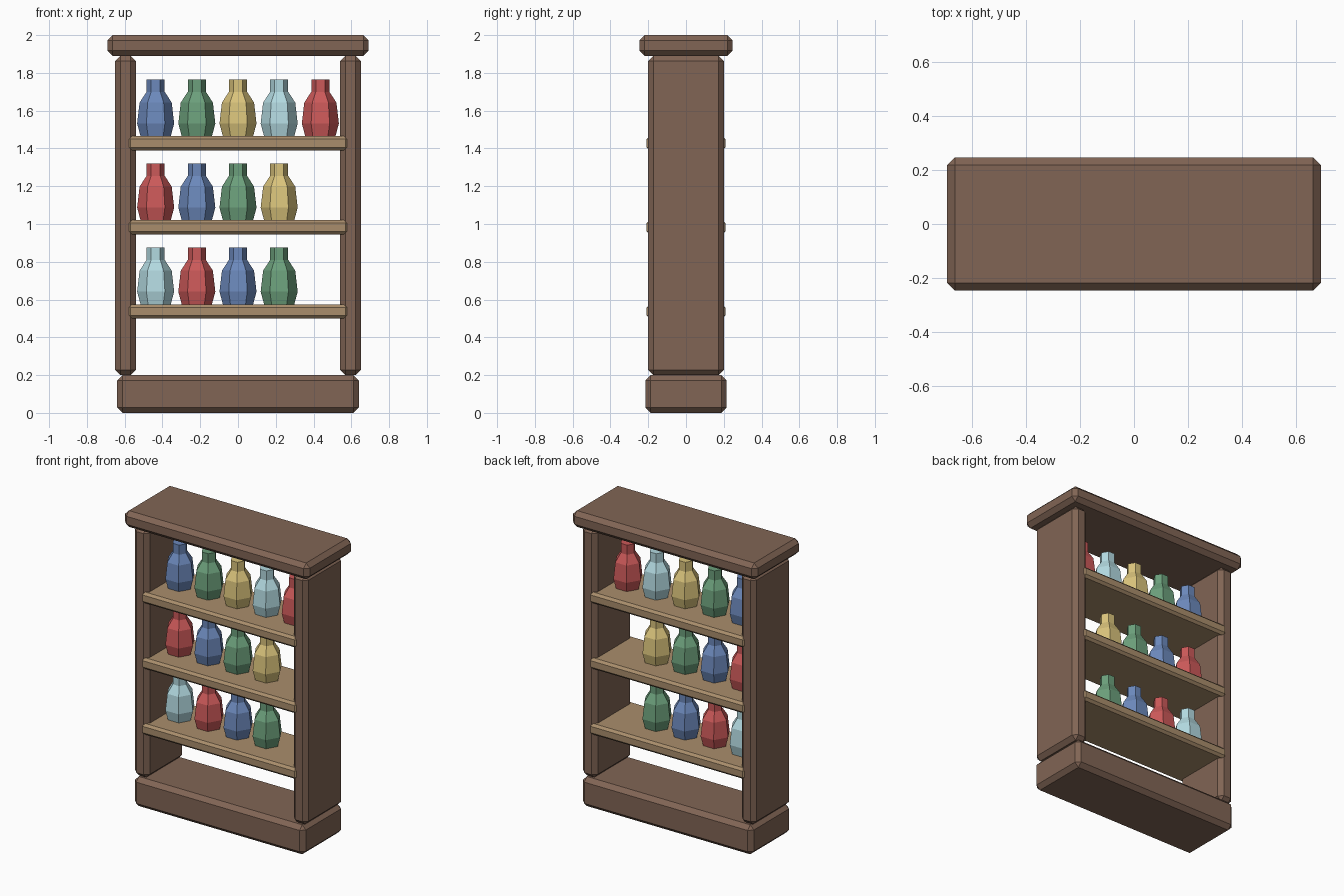
import bpy, bmesh
from math import cos, sin, tau

if "Cube" in bpy.data.objects:
    bpy.data.objects.remove(bpy.data.objects["Cube"])


def material(name, rgb):
    m = bpy.data.materials.new(name)
    m.diffuse_color = (*rgb, 1)
    m.use_nodes = True
    m.node_tree.nodes["Principled BSDF"].inputs["Base Color"].default_value = m.diffuse_color
    return m


DARK = material("dark_wood", (0.22, 0.13, 0.09))
LIGHT = material("light_wood", (0.40, 0.27, 0.15))
GLASS = {
    "blue": material("blue_glass", (0.15, 0.25, 0.50)),
    "green": material("green_glass", (0.15, 0.35, 0.20)),
    "yellow": material("yellow_glass", (0.70, 0.55, 0.20)),
    "cyan": material("cyan_glass", (0.45, 0.70, 0.75)),
    "red": material("red_glass", (0.60, 0.10, 0.10)),
}


def add_object(name, bm, mat, location):
    bmesh.ops.recalc_face_normals(bm, faces=bm.faces)
    mesh = bpy.data.meshes.new(name)
    bm.to_mesh(mesh)
    bm.free()
    mesh.materials.append(mat)
    ob = bpy.data.objects.new(name, mesh)
    ob.location = location
    bpy.context.collection.objects.link(ob)
    return ob


def board(name, size, x, z_bottom, mat, chamfer):
    """Box with chamfered edges, centred on y."""
    bm = bmesh.new()
    bmesh.ops.create_cube(bm, size=1)
    bmesh.ops.scale(bm, vec=size, verts=bm.verts)
    ob = add_object(name, bm, mat, (x, 0, z_bottom + size[2] / 2))
    mod = ob.modifiers.new("chamfer", "BEVEL")
    mod.width = chamfer
    mod.segments = 1


# radius, height up the bottle
PROFILE = [(0.08, 0), (0.098, 0.067), (0.085, 0.178), (0.048, 0.235), (0.048, 0.30)]
SIDES = 6


def bottle(name, x, z, mat):
    """Six-sided bottle lofted through the profile rings."""
    bm = bmesh.new()
    rings = [[bm.verts.new((r * cos(tau * i / SIDES), r * sin(tau * i / SIDES), h))
              for i in range(SIDES)] for r, h in PROFILE]
    for low, high in zip(rings, rings[1:]):
        for i in range(SIDES):
            j = (i + 1) % SIDES
            bm.faces.new((low[i], low[j], high[j], high[i]))
    bm.faces.new(rings[0])
    bm.faces.new(rings[-1])
    add_object(name, bm, mat, (x, 0, z))


# Cabinet frame
board("base", (1.28, 0.43, 0.20), 0, 0, DARK, 0.028)
board("top", (1.384, 0.494, 0.11), 0, 1.89, DARK, 0.028)
for side, x in (("left", -0.595), ("right", 0.595)):
    board(side + "_side", (0.11, 0.40, 1.69), x, 0.20, DARK, 0.028)

# Shelves with their bottles, from the top down
ROWS = [
    (1.465, ["blue", "green", "yellow", "cyan", "red"]),
    (1.02, ["red", "blue", "green", "yellow"]),
    (0.575, ["cyan", "red", "blue", "green"]),
]
for row, (z, colours) in enumerate(ROWS, 1):
    board(f"shelf_{row}", (1.17, 0.416, 0.075), 0, z - 0.075, LIGHT, 0.016)
    for i, colour in enumerate(colours):
        bottle(f"bottle_{row}_{i + 1}", -0.436 + 0.218 * i, z, GLASS[colour])
